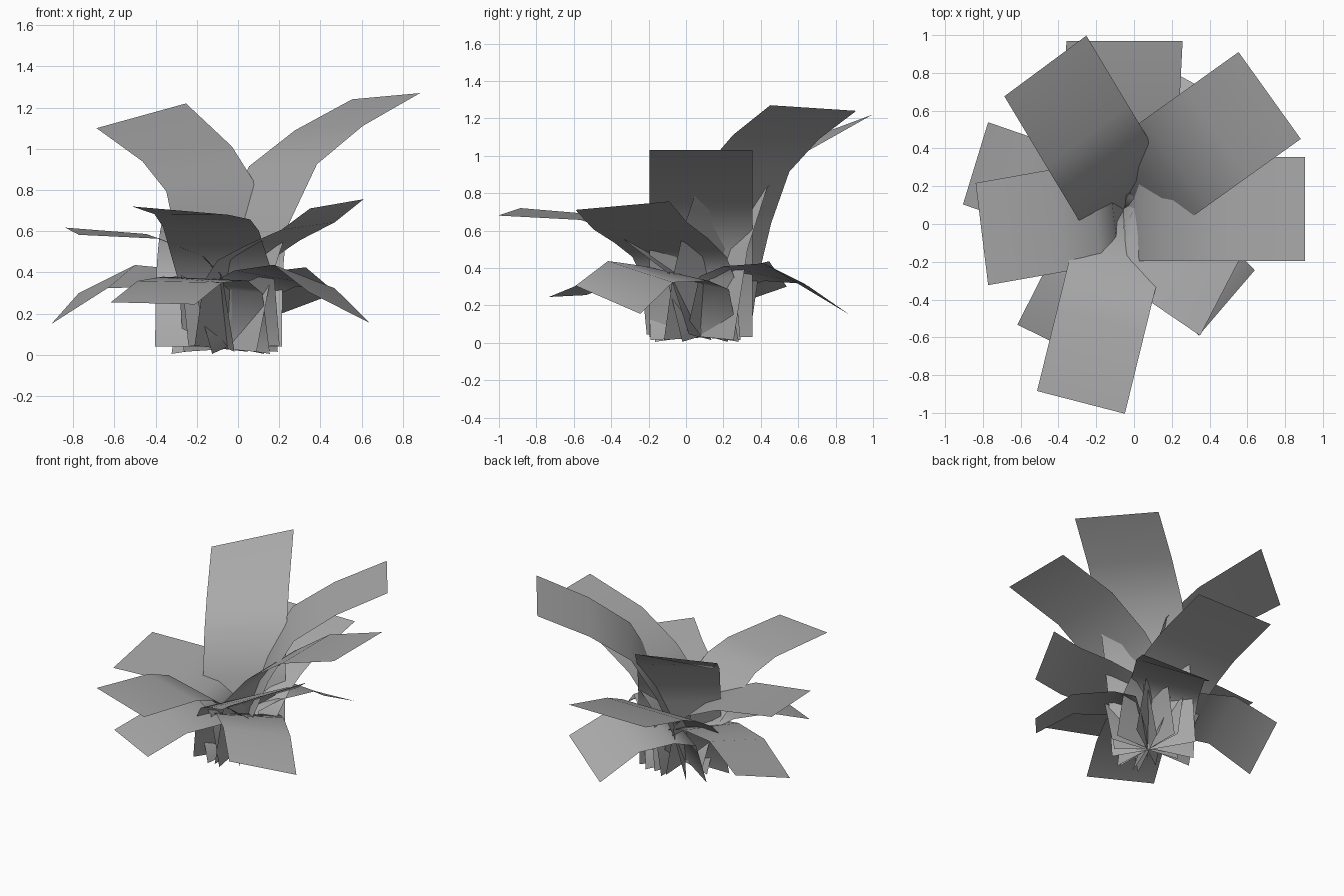
import bpy
import math
from mathutils import Vector

cube = bpy.data.objects.get("Cube")
if cube:
    bpy.data.objects.remove(cube, do_unlink=True)

# Single leaf colour
grey = bpy.data.materials.new("leaf_grey")
grey.use_nodes = True
colour = (0.4, 0.4, 0.4, 1)
grey.diffuse_color = colour
grey.node_tree.nodes["Principled BSDF"].inputs["Base Color"].default_value = colour

# All leaves grow out of one root
ROOT = Vector((-0.05, 0.08, 0))


def sideways(angle):
    """Horizontal direction across a leaf that points along the angle."""
    angle = math.radians(angle)
    return Vector((-math.sin(angle), math.cos(angle), 0))


def leaf(name, heading, reach, width, profile, roll=0.0, turn=0.0, shift=0.0, base_roll=0.03):
    """Bent strip: profile lists (fraction of reach, height) from root to tip."""
    angle = math.radians(heading)
    outward = Vector((math.cos(angle), math.sin(angle), 0))
    verts, faces = [], []
    for row, (fraction, height) in enumerate(profile):
        middle = ROOT + outward * (reach * fraction)
        middle += sideways(heading) * (shift * (1 - fraction))
        middle.z = height
        half = sideways(heading + turn) * (width / 2)
        half.z = (roll * fraction ** 0.7 + base_roll * (1 - fraction) ** 4) / 2
        verts += [middle - half, middle + half]
        if row:
            a = row * 2
            faces.append((a - 2, a - 1, a + 1, a))
    mesh = bpy.data.meshes.new(name)
    mesh.from_pydata(verts, [], faces)
    mesh.materials.append(grey)
    for face in mesh.polygons:
        face.use_smooth = True
    obj = bpy.data.objects.new(name, mesh)
    bpy.context.scene.collection.objects.link(obj)
    return obj


# Tall leaves
leaf("tall_leaf_back_left", 38, 0.975, 0.566,
     [(0, 0.03), (0.08, 0.35), (0.2, 0.64), (0.37, 0.92), (0.65, 1.1), (1, 1.255)],
     roll=-0.03, turn=-2.4, shift=0.041)
leaf("tall_leaf_back_right", 119, 0.865, 0.54,
     [(0, 0.03), (0.1, 0.5), (0.24, 0.81), (0.5, 0.975), (1, 1.16)],
     roll=-0.12, turn=7.5, shift=-0.03)
leaf("tall_leaf_left", 0, 0.955, 0.55,
     [(0, 0.03), (0.08, 0.5), (0.27, 0.71), (0.56, 0.9), (1, 1.03)],
     base_roll=0)

# Middle leaves
leaf("middle_leaf_back", 90, 0.89, 0.615,
     [(0, 0.04), (0.08, 0.33), (0.21, 0.45), (0.36, 0.53), (0.54, 0.6), (1, 0.7)],
     shift=0.045, base_roll=0)
leaf("middle_leaf_right", 190, 0.767, 0.545,
     [(0, 0.03), (0.08, 0.4), (0.2, 0.49), (0.48, 0.575), (1, 0.6)],
     roll=-0.035, turn=-3, base_roll=-0.03)
leaf("middle_leaf_front", 257.3, 1.05, 0.48,
     [(0, 0.03), (0.1, 0.36), (0.27, 0.5), (0.4, 0.61), (0.57, 0.67), (1, 0.7)],
     roll=-0.04, turn=-1.8, shift=0.02)
leaf("middle_leaf_front_left", 321.6, 0.676, 0.565,
     [(0, 0.03), (0.08, 0.35), (0.2, 0.46), (0.45, 0.545), (0.75, 0.625), (1, 0.733)],
     roll=0.045, turn=11, shift=-0.05, base_roll=-0.03)

# Low leaves, drooping at the tip beyond the bend
for name, heading, reach, bend, bend_height, tip_height, roll, turn, shift in (
    ("low_leaf_back_left", 64.6, 0.76, 0.63, 0.37, 0.225, -0.15, -3, 0.08),
    ("low_leaf_back_right", 163, 0.825, 0.65, 0.38, 0.225, -0.15, 0, 0.03),
    ("low_leaf_front_right", 243, 0.8, 0.64, 0.355, 0.25, -0.01, 1, 0),
    ("low_leaf_front_left", 317.4, 0.735, 0.67, 0.38, 0.23, -0.15, 2, 0.04),
):
    leaf(name, heading, reach, 0.455,
         [(0, 0.035), (0.1, 0.32), (0.3, 0.37), (bend, bend_height), (1, tip_height)],
         roll=roll, turn=turn, shift=shift, base_roll=-0.06)
